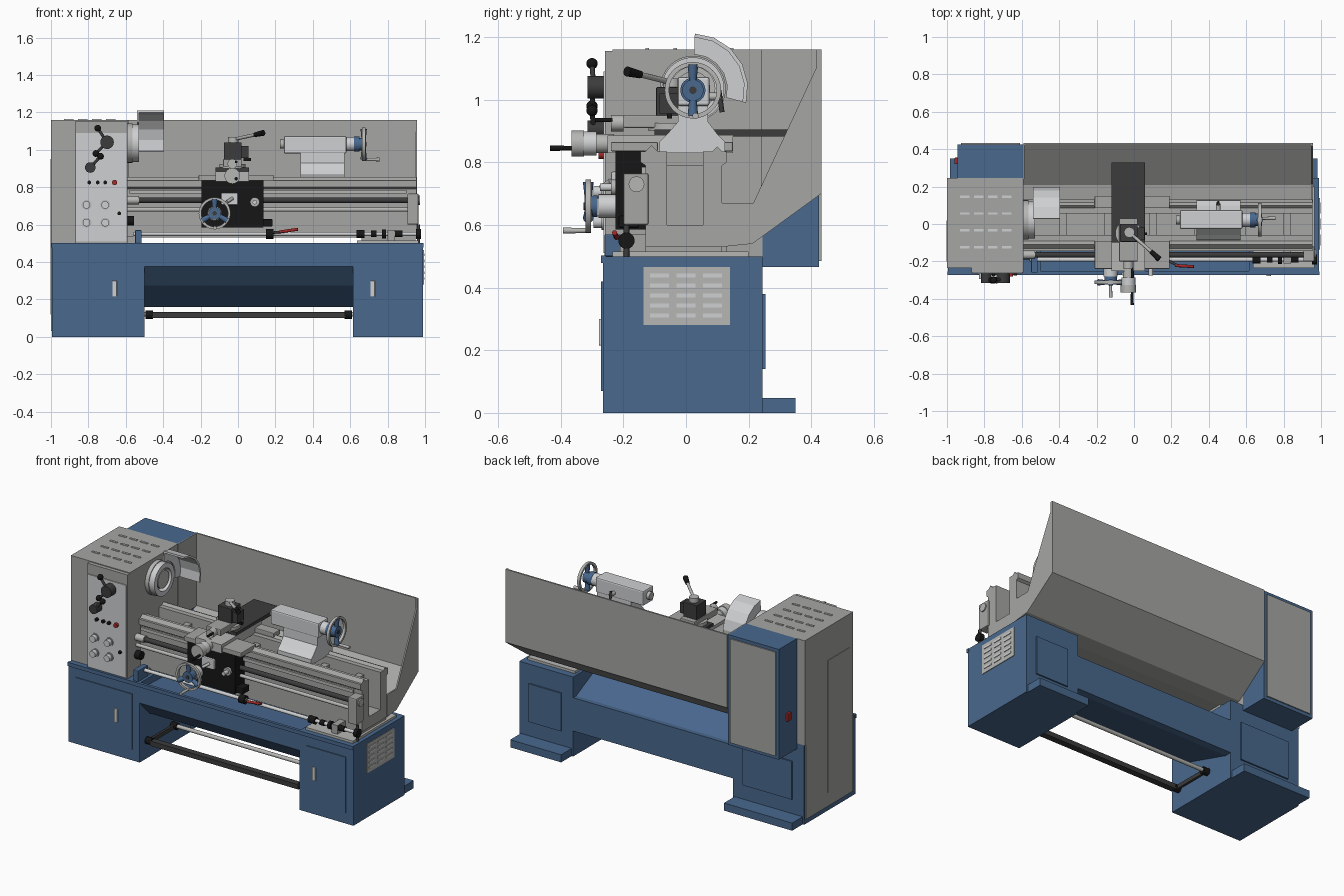
import bpy, bmesh, math
from mathutils import Vector, Matrix

def mat(name, r, g, b):
    m = bpy.data.materials.new(name)
    m.diffuse_color = (r, g, b, 1)
    return m

BLUE = mat("machine blue", 0.065, 0.138, 0.27)
GRAY = mat("body gray", 0.38, 0.38, 0.37)
LIGHT = mat("light gray", 0.62, 0.63, 0.64)
STEEL = mat("steel", 0.47, 0.47, 0.46)
DARK = mat("dark gray", 0.045, 0.045, 0.045)
BLACK = mat("black", 0.008, 0.008, 0.008)
RED = mat("red", 0.4, 0.02, 0.02)

def finish(bm, name, m, smooth=False):
    bmesh.ops.recalc_face_normals(bm, faces=bm.faces[:])
    if smooth:
        for f in bm.faces:
            f.smooth = True
        for e in bm.edges:
            e.smooth = e.calc_face_angle(0) < math.radians(35)
    me = bpy.data.meshes.new(name)
    bm.to_mesh(me)
    bm.free()
    me.materials.append(m)
    ob = bpy.data.objects.new(name, me)
    bpy.context.collection.objects.link(ob)
    return ob

def box(name, x0, x1, y0, y1, z0, z1, m, bevel=0):
    bm = bmesh.new()
    bmesh.ops.create_cube(bm, size=1)
    for v in bm.verts:
        v.co = ((x0 + x1) / 2 + v.co.x * (x1 - x0), (y0 + y1) / 2 + v.co.y * (y1 - y0),
                (z0 + z1) / 2 + v.co.z * (z1 - z0))
    if bevel:
        bmesh.ops.bevel(bm, geom=bm.edges[:], offset=bevel, segments=2, affect='EDGES', profile=0.5)
    return finish(bm, name, m)

def prism(name, pts, x0, x1, m):
    """Extrude a (y, z) profile along x."""
    bm = bmesh.new()
    f = bm.faces.new([bm.verts.new((x0, y, z)) for y, z in pts])
    r = bmesh.ops.extrude_face_region(bm, geom=[f])
    bmesh.ops.translate(bm, vec=(x1 - x0, 0, 0), verts=[v for v in r['geom'] if isinstance(v, bmesh.types.BMVert)])
    return finish(bm, name, m)

def cyl(name, a, b, r, m, r2=None, n=32):
    a, b = Vector(a), Vector(b)
    bm = bmesh.new()
    rot = (b - a).to_track_quat('Z', 'Y').to_matrix().to_4x4()
    bmesh.ops.create_cone(bm, cap_ends=True, segments=n, radius1=r, radius2=r if r2 is None else r2,
                          depth=(b - a).length, matrix=Matrix.Translation((a + b) / 2) @ rot)
    return finish(bm, name, m, True)

def ball(name, c, r, m):
    bm = bmesh.new()
    bmesh.ops.create_uvsphere(bm, u_segments=16, v_segments=10, radius=r, matrix=Matrix.Translation(c))
    return finish(bm, name, m, True)

def ring(name, c, axis, R, t, depth, m, n=48):
    """Rectangular-section ring around an axis."""
    bm = bmesh.new()
    q = Vector(axis).to_track_quat('Z', 'Y')
    loops = []
    for i in range(n):
        a = 2 * math.pi * i / n
        loops.append([bm.verts.new(Vector(c) + q @ Vector((math.cos(a) * r, math.sin(a) * r, h)))
                      for r, h in ((R, -depth / 2), (R, depth / 2), (R - t, depth / 2), (R - t, -depth / 2))])
    for i in range(n):
        p, s = loops[i], loops[(i + 1) % n]
        for k in range(4):
            bm.faces.new((p[k], p[(k + 1) % 4], s[(k + 1) % 4], s[k]))
    return finish(bm, name, m, True)

# base cabinet: two pedestals, bridge with chip chute, feet, doors
box("left_pedestal", -0.995, -0.50, -0.265, 0.245, 0, 0.50, BLUE)
box("right_pedestal", 0.615, 0.99, -0.265, 0.245, 0, 0.50, BLUE)
prism("base_bridge", [(-0.265, 0.50), (-0.265, 0.375), (-0.17, 0.275), (0.2, 0.16), (0.245, 0.16), (0.245, 0.37),
                      (0.215, 0.37), (0.05, 0.45), (-0.25, 0.46), (-0.25, 0.50)], -0.5, 0.615, BLUE)
box("base_front_rim", -0.998, 0.992, -0.272, -0.255, 0.478, 0.502, BLUE)
for x0, x1, hx in ((-0.995, -0.50, -0.66), (0.615, 0.99, 0.72)):
    box("rear_foot", x0 + 0.01, x1 - 0.01, 0.24, 0.35, 0, 0.048, BLUE)
    box("cabinet_door", x0 + 0.05, x1 - 0.05, -0.271, -0.26, 0.07, 0.42, BLUE)
    box("rear_access_panel", x0 + 0.08, x1 - 0.07, 0.24, 0.254, 0.14, 0.38, BLUE)
    box("door_handle", hx - 0.012, hx + 0.012, -0.278, -0.265, 0.215, 0.30, LIGHT, 0.003)
# right vent panel with louvres
box("vent_panel", 0.985, 0.994, -0.135, 0.14, 0.28, 0.465, STEEL)
for i in range(3):
    for k in range(5):
        box("vent_louvre", 0.99, 0.998, -0.115 + i * 0.085, -0.055 + i * 0.085,
            0.305 + k * 0.032, 0.317 + k * 0.032, LIGHT)
# left cover
box("left_cover_lower", -1.0, -0.99, -0.235, 0.235, 0.03, 0.51, GRAY)

# headstock
box("headstock", -1.0, -0.59, -0.235, 0.245, 0.50, 1.16, GRAY)
box("left_cover_door", -1.003, -0.99, -0.20, 0.02, 0.12, 0.95, GRAY)
box("headstock_front_block", -0.87, -0.59, -0.258, -0.23, 0.50, 1.155, GRAY)
box("control_panel", -0.865, -0.595, -0.264, -0.255, 0.51, 1.09, LIGHT)
for i in range(4):
    for k in range(4):
        x, y = -0.93 + i * 0.075, -0.13 + k * 0.09
        box("top_louvre", x, x + 0.05, y, y + 0.012, 1.155, 1.165, LIGHT)
# speed levers
for x, z, r, arms in ((-0.70, 1.04, 0.036, ((-0.05, 0.075), (-0.06, -0.06))), (-0.79, 0.905, 0.028, ((0.055, 0.06),))):
    cyl("lever_hub", (x, -0.26, z), (x, -0.315, z), r, DARK)
    for dx, dz in arms:
        e = (x + dx, -0.30, z + dz)
        cyl("lever_arm", (x, -0.295, z), e, 0.008, DARK, n=12)
        ball("lever_knob", e, 0.018, BLACK)
for x, m in ((-0.795, BLACK), (-0.75, BLACK), (-0.71, BLACK), (-0.66, RED)):
    cyl("push_button", (x, -0.262, 0.825), (x, -0.28, 0.825), 0.014 if m == RED else 0.01, m, n=16)
for x in (-0.81, -0.71):
    for z in (0.705, 0.61):
        cyl("selector_base", (x, -0.262, z), (x, -0.27, z), 0.026, STEEL)
        cyl("selector_knob", (x, -0.268, z), (x, -0.295, z), 0.02, LIGHT)
cyl("small_selector", (-0.635, -0.262, 0.66), (-0.635, -0.275, 0.66), 0.01, BLACK, n=16)

# spindle nose and chuck guard
SY, SZ = 0.022, 1.035
cyl("spindle_flange", (-0.595, SY, SZ), (-0.565, SY, SZ), 0.105, STEEL)
ring("spindle_ring", (-0.548, SY, SZ), (1, 0, 0), 0.10, 0.03, 0.04, LIGHT)
cyl("spindle_nose", (-0.57, SY, SZ), (-0.535, SY, SZ), 0.055, STEEL)
def arc(r, a0, a1, n):
    return [(SY + r * math.cos(math.radians(a0 + (a1 - a0) * i / n)),
             SZ + r * math.sin(math.radians(a0 + (a1 - a0) * i / n))) for i in range(n + 1)]
prism("chuck_guard_shell", arc(0.176, -15, 88, 5) + arc(0.164, 88, -15, 5), -0.54, -0.395, LIGHT)
prism("chuck_guard_side", arc(0.17, -15, 88, 5) + arc(0.11, 88, -15, 5), -0.54, -0.53, LIGHT)

# electrical cabinet
box("electrical_cabinet", -0.945, -0.59, 0.245, 0.425, 0.465, 1.16, BLUE)
box("electrical_door", -0.925, -0.61, 0.42, 0.432, 0.485, 1.14, GRAY)
box("mains_switch", -0.96, -0.94, 0.32, 0.355, 0.68, 0.73, RED, 0.004)
box("cabinet_side_plate", -0.592, -0.585, 0.24, 0.43, 0.70, 1.16, GRAY)

# splash guard: sheet and end plate
prism("splash_guard", [(0.432, 1.16), (0.432, 0.70), (0.212, 0.54), (0.115, 0.53), (0.115, 0.54), (0.208, 0.55),
                       (0.422, 0.705), (0.422, 1.16)], -0.59, 0.955, GRAY)
prism("splash_guard_end", [(0.432, 1.16), (0.432, 0.70), (0.212, 0.54), (0.115, 0.53), (0.115, 0.67), (0.215, 0.67),
                           (0.415, 1.10), (0.415, 1.16)], 0.947, 0.957, GRAY)

# bed with ways, cross ribs and foot
prism("bed", [(-0.13, 0.53), (0.115, 0.53), (0.115, 0.79), (0.13, 0.80), (0.13, 0.835), (0.115, 0.835), (0.10, 0.85),
              (0.085, 0.835), (0.055, 0.835), (0.055, 0.60), (-0.06, 0.60), (-0.06, 0.835), (-0.09, 0.835),
              (-0.11, 0.855), (-0.13, 0.835), (-0.145, 0.835), (-0.145, 0.80), (-0.13, 0.79)], -0.59, 0.955, GRAY)
for i in range(6):
    x = -0.4 + i * 0.24
    box("bed_rib", x, x + 0.04, -0.07, 0.06, 0.59, 0.79, GRAY)
box("bed_foot_left", -0.59, -0.52, -0.15, 0.13, 0.49, 0.54, GRAY)
box("bed_foot_right", 0.635, 0.965, -0.235, 0.2, 0.495, 0.515, STEEL)
box("bed_foot_block", 0.66, 0.95, -0.13, 0.115, 0.51, 0.54, GRAY)
box("feed_rack", -0.58, 0.90, -0.142, -0.12, 0.765, 0.785, STEEL)

# feed shafts, bracket, control rod
box("shaft_bracket", 0.905, 0.965, -0.20, -0.12, 0.60, 0.765, GRAY, 0.006)
cyl("bracket_cap", (0.96, -0.158, 0.73), (0.972, -0.158, 0.73), 0.025, STEEL)
cyl("lead_screw", (-0.59, -0.165, 0.73), (0.91, -0.165, 0.73), 0.015, DARK)
cyl("feed_rod", (-0.59, -0.165, 0.68), (0.91, -0.165, 0.68), 0.011, STEEL)
cyl("shaft_collar", (-0.59, -0.165, 0.73), (-0.53, -0.165, 0.73), 0.022, STEEL)
cyl("shaft_coupling", (-0.59, -0.165, 0.62), (-0.555, -0.165, 0.62), 0.026, BLACK)
cyl("control_rod", (-0.56, -0.19, 0.55), (0.97, -0.19, 0.55), 0.011, LIGHT)
for x, r, w in ((0.655, 0.022, 0.045), (0.725, 0.017, 0.03), (0.78, 0.024, 0.02), (0.86, 0.017, 0.04), (0.965, 0.026, 0.025)):
    cyl("rod_collar", (x - w / 2, -0.19, 0.55), (x + w / 2, -0.19, 0.55), r, BLACK)
cyl("end_lever", (0.965, -0.19, 0.50), (0.965, -0.19, 0.60), 0.009, DARK, n=12)
box("rod_support_block", -0.55, -0.515, -0.26, -0.16, 0.50, 0.57, BLUE, 0.004)
box("rod_support_right", 0.80, 0.84, -0.21, -0.12, 0.51, 0.57, GRAY)
cyl("control_lever_hub", (0.15, -0.19, 0.55), (0.19, -0.19, 0.55), 0.026, BLACK)
cyl("control_lever_arm", (0.17, -0.19, 0.555), (0.24, -0.225, 0.562), 0.007, DARK, n=12)
cyl("control_lever_grip", (0.22, -0.222, 0.56), (0.32, -0.228, 0.575), 0.008, RED, n=12)

# carriage saddle and apron
box("saddle_front_wing", -0.21, 0.19, -0.24, -0.09, 0.835, 0.865, GRAY, 0.004)
box("saddle_rear_wing", -0.21, 0.19, 0.085, 0.15, 0.835, 0.865, GRAY, 0.004)
box("saddle_bridge", -0.12, 0.06, -0.25, 0.15, 0.83, 0.885, STEEL)
box("cross_slide_cover", -0.12, 0.06, -0.10, 0.33, 0.882, 0.905, DARK)
box("apron", -0.195, 0.135, -0.225, -0.12, 0.585, 0.835, BLACK)
box("apron_foot", 0.135, 0.185, -0.215, -0.15, 0.59, 0.63, BLACK, 0.006)
box("apron_selector_plate", -0.09, 0.0, -0.24, -0.22, 0.705, 0.77, LIGHT, 0.006)
cyl("apron_sight_glass", (0.09, -0.22, 0.72), (0.09, -0.24, 0.72), 0.025, STEEL)
cyl("apron_knob_stem", (0.09, -0.23, 0.72), (0.09, -0.275, 0.72), 0.012, LIGHT)
cyl("apron_lever", (-0.03, -0.24, 0.74), (-0.06, -0.27, 0.72), 0.009, STEEL, n=12)

def handwheel(name, c, axis, R, spokes, grip_dir, grip_len):
    """Rim, blue hub, blue flared spokes and a grip; axis points to the operator."""
    c, ax = Vector(c), Vector(axis)
    ring(name + "_rim", c, axis, R, 0.014, 0.018, STEEL)
    cyl(name + "_hub", c - ax * 0.03, c + ax * 0.012, 0.034, BLUE)
    cyl(name + "_bolt", c, c + ax * 0.016, 0.012, DARK, n=16)
    for i in range(spokes):
        a = math.pi / 2 + 2 * math.pi * i / spokes
        d = Vector((0, math.cos(a), math.sin(a))) if ax.x else Vector((math.cos(a), 0, math.sin(a)))
        cyl(name + "_spoke", c + d * 0.02, c + d * (R - 0.008), 0.011, BLUE, 0.017, 12)
    g = c + Vector(grip_dir) * (R - 0.007)
    cyl(name + "_grip", g, g + ax * grip_len, 0.007, STEEL, 0.01, 16)

cyl("apron_wheel_boss", (-0.125, -0.22, 0.66), (-0.125, -0.28, 0.66), 0.038, LIGHT)
handwheel("apron_wheel", (-0.125, -0.312, 0.66), (0, -1, 0), 0.085, 3, (0, 0, -1), 0.08)

# cross slide crank
for y0, y1, r, m in ((-0.23, -0.29, 0.03, STEEL), (-0.285, -0.325, 0.038, LIGHT), (-0.325, -0.366, 0.042, STEEL)):
    cyl("cross_slide_dial", (-0.03, y0, 0.86), (-0.03, y1, 0.86), r, m)
cyl("cross_slide_grip", (-0.01, -0.36, 0.845), (-0.01, -0.434, 0.845), 0.007, BLACK, 0.009, 16)

# compound slide, tool post and clamp lever
cyl("compound_swivel", (-0.03, -0.05, 0.90), (-0.03, -0.05, 0.925), 0.07, STEEL)
box("compound_slide", -0.08, 0.02, -0.20, 0.03, 0.91, 0.95, GRAY, 0.004)
cyl("compound_dial", (-0.03, -0.20, 0.925), (-0.03, -0.24, 0.925), 0.026, STEEL)
cyl("compound_grip", (-0.01, -0.235, 0.935), (-0.01, -0.29, 0.935), 0.007, BLACK, n=12)
box("tool_post", -0.075, 0.02, -0.095, 0.0, 0.945, 1.04, DARK, 0.003)
box("tool_holder", 0.02, 0.055, -0.085, -0.02, 0.955, 1.02, DARK)
box("tool_holder_screws", 0.03, 0.07, -0.06, -0.045, 0.94, 0.955, BLACK)
cyl("tool_post_cap", (-0.025, -0.045, 1.04), (-0.025, -0.045, 1.068), 0.028, STEEL)
cyl("clamp_lever", (-0.025, -0.045, 1.055), (0.10, -0.155, 1.082), 0.009, STEEL, n=12)
cyl("clamp_lever_grip", (0.09, -0.146, 1.08), (0.135, -0.188, 1.09), 0.012, BLACK, 0.016, 16)

# tailstock
prism("tailstock_base", [(-0.085, 0.83), (0.125, 0.83), (0.125, 0.865), (0.10, 0.89), (0.07, 0.93), (0.07, 0.99),
                         (-0.025, 0.99), (-0.025, 0.93), (-0.06, 0.89), (-0.085, 0.865)], 0.335, 0.57, LIGHT)
box("tailstock_body", 0.245, 0.58, -0.027, 0.075, 0.98, 1.073, LIGHT, 0.008)
cyl("quill_housing", (0.575, SY, 1.03), (0.64, SY, 1.03), 0.038, LIGHT)
cyl("quill_dial", (0.62, SY, 1.03), (0.65, SY, 1.03), 0.04, BLUE)
cyl("quill", (0.225, SY, 1.03), (0.25, SY, 1.03), 0.024, STEEL)
handwheel("tailstock_wheel", (0.672, SY, 1.03), (1, 0, 0), 0.09, 2, (0, 0.1, -0.99), 0.085)
cyl("tailstock_lock_stem", (0.45, 0.07, 1.01), (0.45, 0.11, 1.01), 0.012, STEEL, n=16)
cyl("tailstock_lock_lever", (0.45, 0.105, 1.03), (0.45, 0.115, 0.96), 0.008, DARK, n=12)

# foot brake treadle
box("treadle_bar", -0.46, 0.575, -0.22, -0.18, 0.10, 0.13, DARK)
cyl("treadle_pivot_rod", (-0.50, 0.05, 0.12), (0.615, 0.05, 0.12), 0.012, STEEL, n=20)
for x in (-0.475, 0.59):
    box("treadle_arm", x - 0.007, x + 0.007, -0.20, 0.05, 0.105, 0.13, DARK)
    for y in (-0.20, 0.05):
        cyl("treadle_boss", (x - 0.02, y, 0.118), (x + 0.02, y, 0.118), 0.022, BLACK, n=20)
